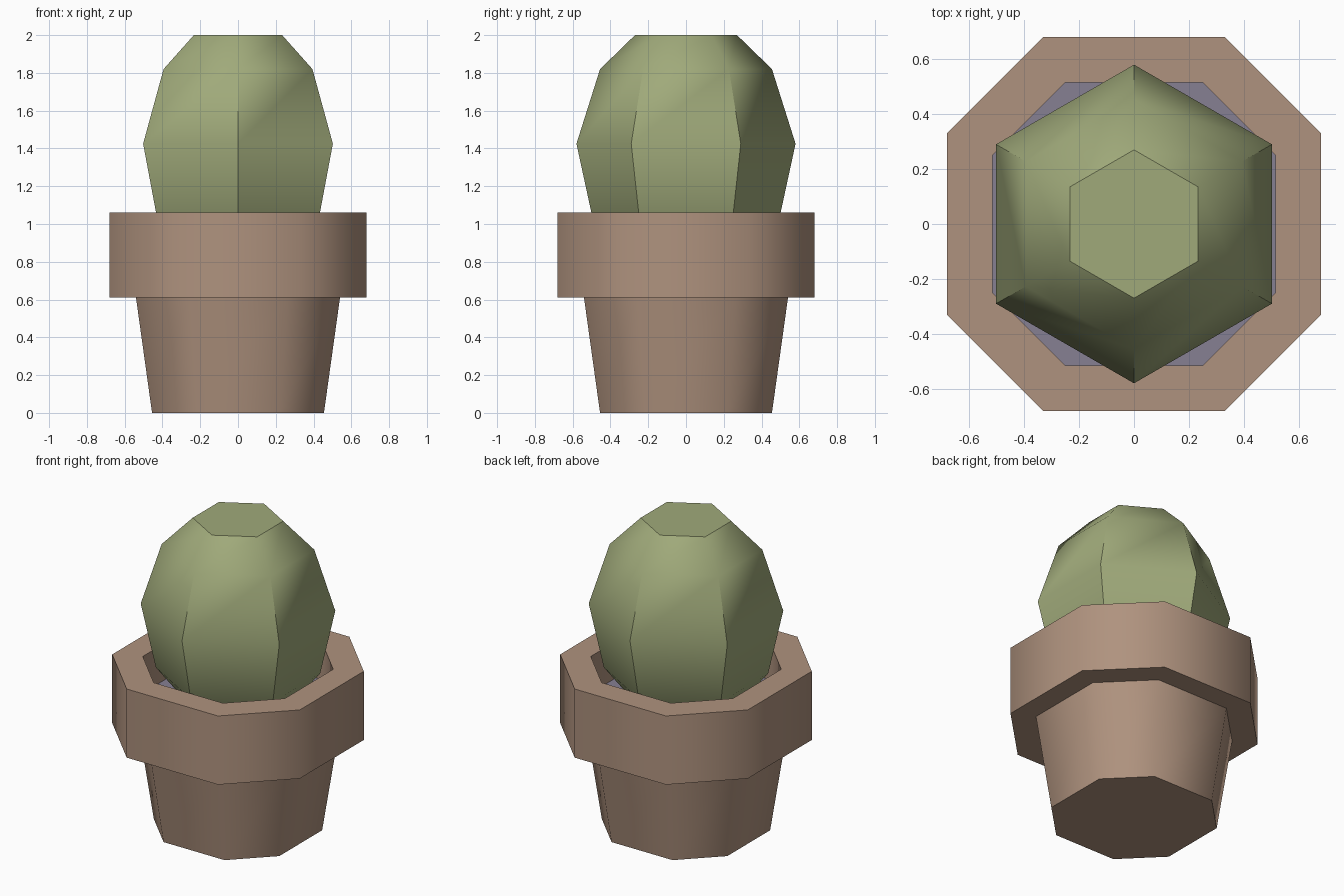
import bpy
import bmesh
import math

cube = bpy.data.objects.get("Cube")
if cube:
    bpy.data.objects.remove(cube, do_unlink=True)


def material(name, rgb):
    mat = bpy.data.materials.new(name)
    mat.use_nodes = True
    mat.diffuse_color = (*rgb, 1)
    mat.node_tree.nodes["Principled BSDF"].inputs["Base Color"].default_value = (*rgb, 1)
    return mat


def octagon(a, z):
    """Octagon with flat sides facing the axes, slightly wider on those sides."""
    b = a * 0.487
    half = [(a, -b), (a, b), (b, a), (-b, a)]
    return [(x, y, z) for x, y in half] + [(-x, -y, z) for x, y in half]


def hexagon(r, z):
    """Hexagon with corners on the y axis."""
    angles = [math.radians(30 + 60 * i) for i in range(6)]
    return [(r * math.cos(t), r * math.sin(t), z) for t in angles]


def loft(name, rings, mat, cap_start=True, cap_end=True):
    """Bridge matching rings into one mesh and smooth its shallow edges."""
    bm = bmesh.new()
    loops = [[bm.verts.new(p) for p in ring] for ring in rings]
    for low, high in zip(loops, loops[1:]):
        n = len(low)
        for i in range(n):
            j = (i + 1) % n
            bm.faces.new((low[i], low[j], high[j], high[i]))
    if cap_start:
        bm.faces.new(loops[0][::-1])
    if cap_end:
        bm.faces.new(loops[-1])
    mesh = bpy.data.meshes.new(name)
    bm.to_mesh(mesh)
    bm.free()
    mesh.materials.append(mat)
    obj = bpy.data.objects.new(name, mesh)
    bpy.context.collection.objects.link(obj)
    bpy.ops.object.select_all(action="DESELECT")
    obj.select_set(True)
    bpy.context.view_layer.objects.active = obj
    bpy.ops.object.shade_smooth_by_angle(angle=math.radians(46))
    return obj


clay = material("clay", (0.43, 0.29, 0.21))
green = material("cactus green", (0.35, 0.40, 0.195))
earth = material("grey soil", (0.24, 0.215, 0.29))

SOIL_Z = 0.82

# Pot: tapered body, overhanging rim and vertical inner wall
pot_profile = [(0.455, 0), (0.54, 0.61), (0.68, 0.61), (0.68, 1.06),
               (0.515, 1.06), (0.515, SOIL_Z)]
loft("pot", [octagon(a, z) for a, z in pot_profile], clay, cap_end=False)

# Soil filling the opening
loft("soil", [octagon(0.515, SOIL_Z)], earth, cap_start=False)

# Six-sided cactus, rounded in height with a flat top
cactus_profile = [(0.33, SOIL_Z), (0.49, 1.01), (0.58, 1.425), (0.455, 1.82), (0.27, 2.0)]
loft("cactus", [hexagon(r, z) for r, z in cactus_profile], green)
